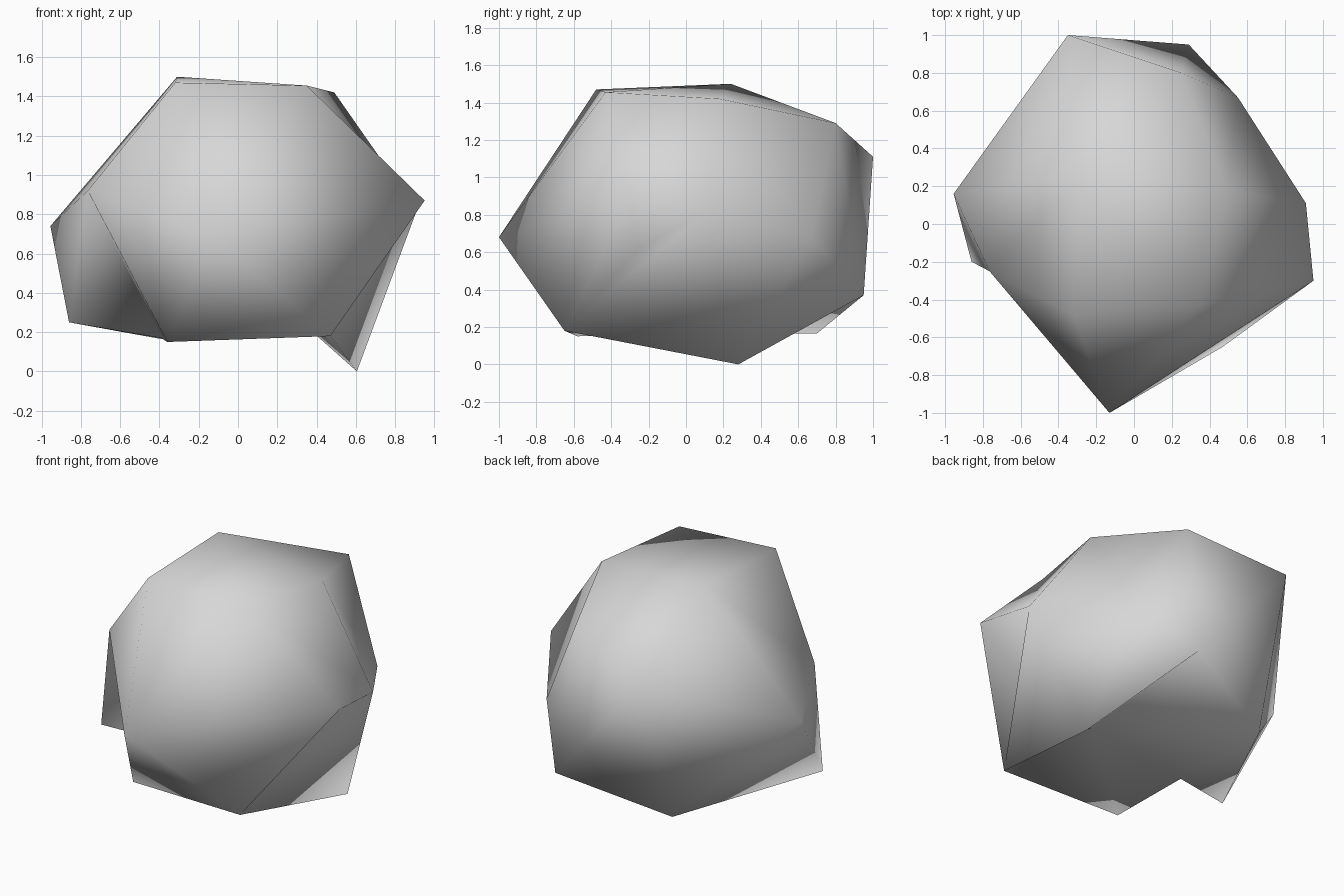
import bpy
import bmesh

cube = bpy.data.objects.get("Cube")
if cube:
    bpy.data.objects.remove(cube, do_unlink=True)

# Corners of the boulder
corners = {
    "top_back": (-.31, .24, 1.50), "top_left": (-.32, -.48, 1.47),
    "top_front": (.35, -.43, 1.455), "top_right": (.49, .18, 1.42),
    "back_crest": (.25, .80, 1.29), "back_peak": (-.35, 1.0, 1.11),
    "back_low": (.29, .95, .37), "back_side": (.55, .67, .68),
    "right_front": (.95, -.30, .87), "right_mid": (.91, .11, .82),
    "right_dent": (.67, -.25, .62),
    "nose": (-.13, -1.0, .68), "left_mid": (-.955, .16, .74),
    "left_front": (-.765, -.25, .92), "left_low": (-.86, -.20, .25),
    "foot": (.605, .28, 0), "base_front": (-.36, -.58, .15),
    "base_right": (.47, -.65, .18), "base_back": (-.39, .70, .165),
    "base_left": (-.39, -.03, .17), "hollow": (.20, -.15, .36),
}

# Each facet group is a triangle fan: a centre corner and the corners around it
fans = [
    # crown
    ("top_back", "top_left top_front top_right back_crest back_peak left_mid left_front top_left"),
    # front
    ("nose", "top_left top_front right_front base_right base_front left_front top_left"),
    # right side, with its dent
    ("right_mid", "base_right right_dent right_front top_front top_right back_side foot base_right"),
    ("right_dent", "base_right right_front"),
    # back
    ("back_crest", "top_right back_side back_low back_peak"),
    ("base_back", "back_low back_peak left_mid left_low"),
    ("foot", "back_side back_low"),
    # left side and the notch under it
    ("left_mid", "left_low left_front"),
    ("base_left", "base_front left_front left_low base_back"),
    # hollow underside
    ("hollow", "base_right foot back_low base_back base_left base_front base_right"),
]

bm = bmesh.new()
vert = {name: bm.verts.new(co) for name, co in corners.items()}
for centre, ring in fans:
    ring = ring.split()
    for a, b in zip(ring, ring[1:]):
        bm.faces.new((vert[centre], vert[a], vert[b])).smooth = True
bmesh.ops.recalc_face_normals(bm, faces=bm.faces[:])

mesh = bpy.data.meshes.new("boulder")
bm.to_mesh(mesh)
bm.free()
boulder = bpy.data.objects.new("boulder", mesh)
bpy.context.collection.objects.link(boulder)

# Plain stone colour
stone = bpy.data.materials.new("light_grey_stone")
stone.use_nodes = True
colour = (.68, .68, .68, 1)
stone.diffuse_color = colour
stone.node_tree.nodes["Principled BSDF"].inputs["Base Color"].default_value = colour
mesh.materials.append(stone)
